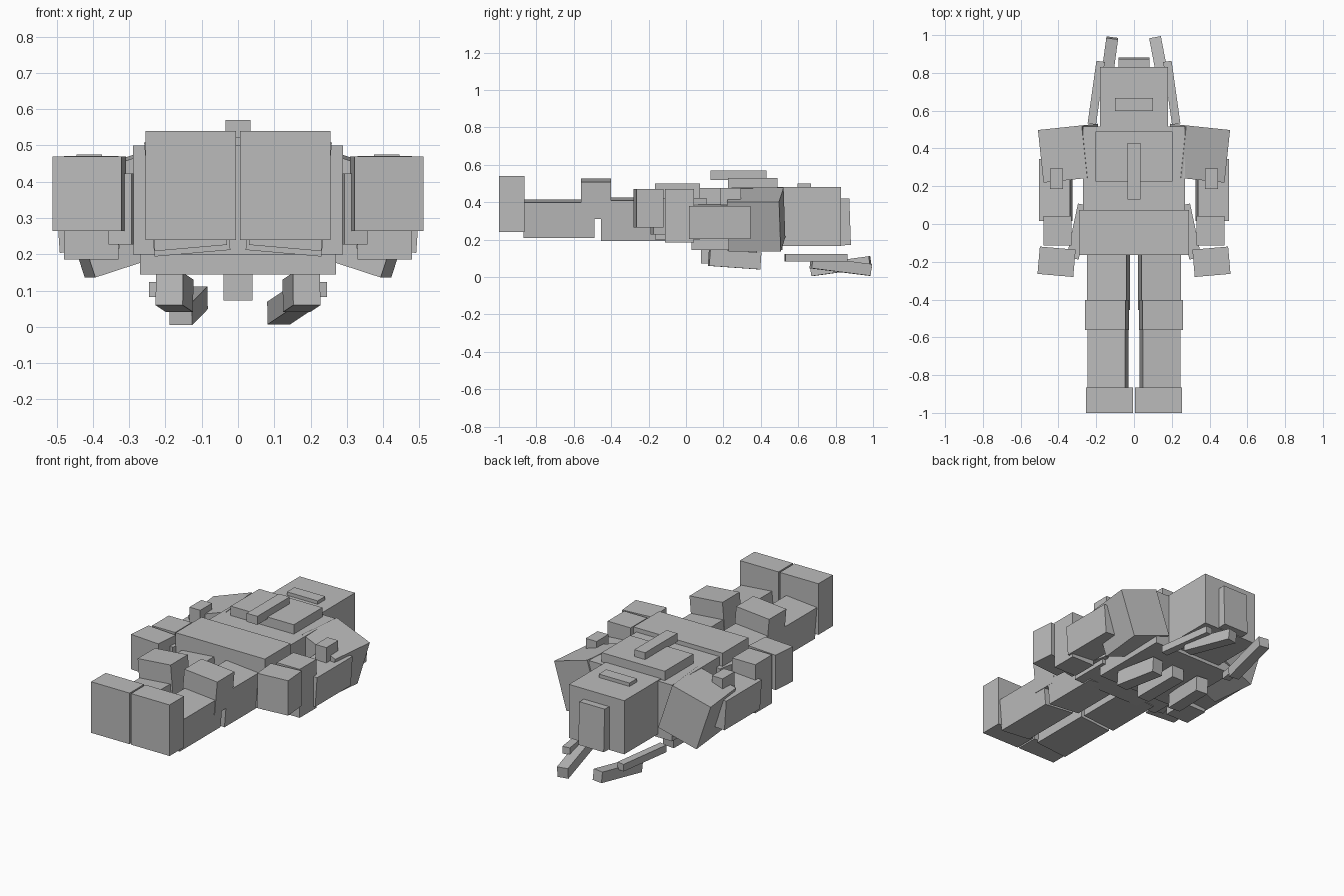
import bpy
from math import radians
from mathutils import Vector

cube = bpy.data.objects.get("Cube")
if cube:
    bpy.data.objects.remove(cube, do_unlink=True)

grey = bpy.data.materials.new("plain_grey")
grey.use_nodes = True
colour = (0.5, 0.5, 0.5, 1)
grey.diffuse_color = colour
grey.node_tree.nodes["Principled BSDF"].inputs["Base Color"].default_value = colour


def block(name, centre, size, rot=(0, 0, 0)):
    """Box from centre, full size and rotation in degrees."""
    bpy.ops.mesh.primitive_cube_add(size=1, location=centre,
                                    rotation=[radians(a) for a in rot])
    ob = bpy.context.object
    ob.name = name
    ob.scale = size
    ob.data.materials.append(grey)
    return ob


def span(name, x, y, z):
    """Upright box from its ranges."""
    r = (x, y, z)
    return block(name, [(a + b) / 2 for a, b in r], [b - a for a, b in r])


def pair(name, centre, size, rot=(0, 0, 0)):
    """Box on the left (+x) and its mirror on the right."""
    x, y, z = centre
    block("left_" + name, centre, size, rot)
    block("right_" + name, (-x, y, z), size, (rot[0], -rot[1], -rot[2]))


def rod(name, start, end, thick):
    """Square bar between two points."""
    a, b = Vector(start), Vector(end)
    ob = block(name, (a + b) / 2, (thick, (b - a).length, thick))
    ob.rotation_euler = (b - a).to_track_quat('Y', 'Z').to_euler()


# Torso
span("torso", (-.27, .27), (.03, .515), (.145, .475))
span("waist", (-.29, .29), (-.165, .075), (.2, .5))
span("chest_plate", (-.205, .205), (.225, .49), (.46, .53))
span("chest_bar", (-.035, .035), (.13, .43), (.52, .57))

# Head, lying face up
span("head", (-.18, .18), (.49, .83), (.165, .48))
span("face_plate", (-.1, .1), (.597, .667), (.47, .5))
block("crown_plate", (0, .85, .295), (.165, .055, .25), (2, 0, 0))

# Legs, rolled slightly outward
pair("foot", (.13, -.932, .39), (.25, .135, .3))
pair("shin", (.138, -.68, .312), (.2, .38, .19), (0, 5, 0))
pair("knee", (.143, -.482, .418), (.215, .16, .2), (0, 5, 0))
pair("thigh", (.135, -.28, .31), (.21, .35, .215), (0, 5, 0))
pair("hip_plate", (.295, -.04, .325), (.065, .29, .195), (0, 0, 12))

# Arms
pair("shoulder", (.335, .375, .307), (.245, .28, .28), (0, 18, -6))
pair("upper_arm", (.415, .18, .297), (.165, .33, .175), (0, 4, 0))
pair("cuff", (.405, -.035, .328), (.15, .155, .285))
pair("hand", (.41, -.2, .367), (.19, .145, .205), (0, 0, 5))
pair("shoulder_tab", (.41, .24, .43), (.07, .11, .09))

# Back gear
span("spine_pack", (-.04, .04), (.08, .38), (.072, .15))
pair("back_pod", (.175, .26, .095), (.075, .275, .09), (-4, 0, 6))

# Loose bars beside the head
pair("thin_bar", (.2, .695, .103), (.045, .335, .042), (0, 0, 8))
rod("left_thick_bar", (.172, .67, .078), (.112, .985, .038), .063)
rod("right_thick_bar", (-.158, .67, .036), (-.115, .985, .08), .063)
